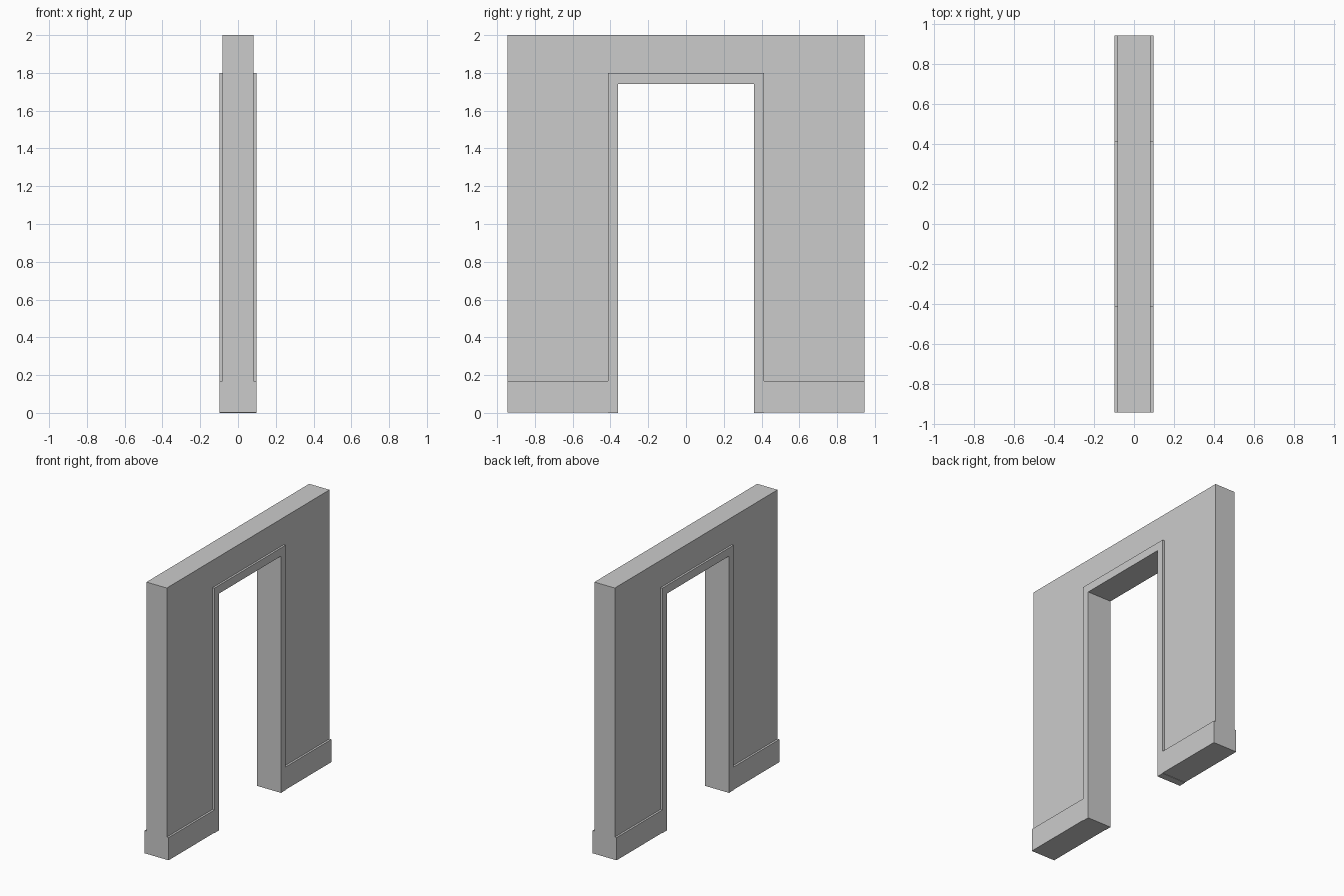
import bpy, bmesh

if "Cube" in bpy.data.objects:
    bpy.data.objects.remove(bpy.data.objects["Cube"])

HALF_LEN = 0.945      # half length of the wall
OPEN, TRIM = 0.36, 0.413   # half widths of the opening and of the door frame
OPEN_TOP, TRIM_TOP = 1.74, 1.80
BASE_TOP, LIFT = 0.17, 0.003
WALL_X, TRIM_X = 0.0825, 0.0975  # half thicknesses


def extrude_profile(name, points, half_depth):
    """Extrude a closed (y, z) outline symmetrically along x."""
    bm = bmesh.new()
    face = bm.faces.new([bm.verts.new((-half_depth, y, z)) for y, z in points])
    result = bmesh.ops.extrude_face_region(bm, geom=[face])
    verts = [v for v in result["geom"] if isinstance(v, bmesh.types.BMVert)]
    bmesh.ops.translate(bm, verts=verts, vec=(2 * half_depth, 0, 0))
    bmesh.ops.recalc_face_normals(bm, faces=bm.faces)
    mesh = bpy.data.meshes.new(name)
    bm.to_mesh(mesh)
    bm.free()
    obj = bpy.data.objects.new(name, mesh)
    bpy.context.collection.objects.link(obj)
    return obj


def arch(outer, outer_top, inner, inner_top, bottom):
    """Outline of a square arch, open at the bottom."""
    return [(-outer, bottom), (-outer, outer_top), (outer, outer_top), (outer, bottom),
            (inner, bottom), (inner, inner_top), (-inner, inner_top), (-inner, bottom)]


# Wall around the doorway, resting on the baseboards
extrude_profile("wall", arch(HALF_LEN, 2.0, TRIM, TRIM_TOP, BASE_TOP), WALL_X)

# Door frame lining the opening, slightly proud of the wall on both faces
extrude_profile("door_frame", arch(TRIM, TRIM_TOP, OPEN, OPEN_TOP, 0.0), TRIM_X)

# Baseboards at the foot of each side
for side, sign in (("left", -1), ("right", 1)):
    a, b = sign * TRIM, sign * HALF_LEN
    extrude_profile(f"baseboard_{side}",
                    [(a, LIFT), (b, LIFT), (b, BASE_TOP), (a, BASE_TOP)], TRIM_X)
